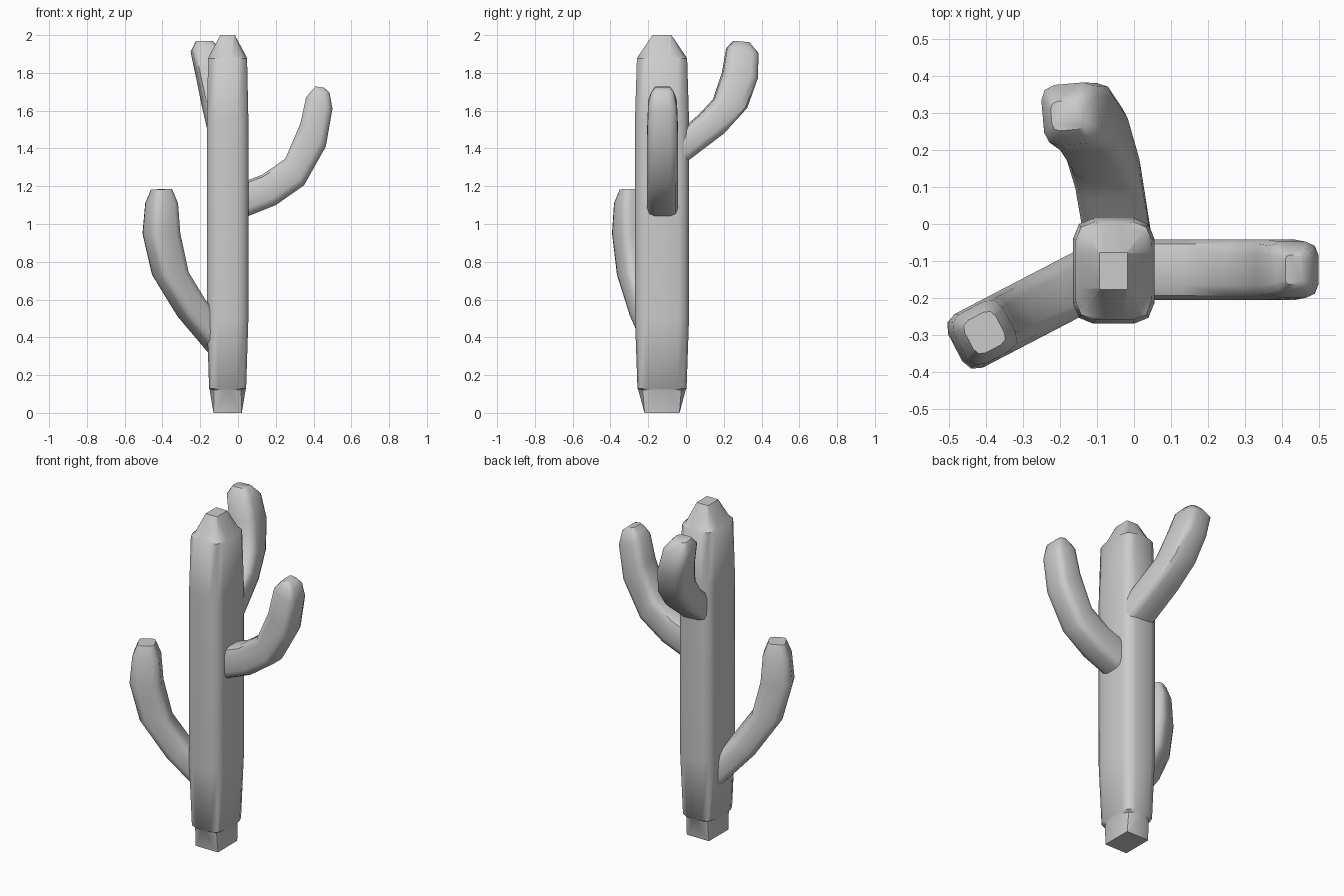
import bpy, math
from mathutils import Vector

if "Cube" in bpy.data.objects:
    bpy.data.objects.remove(bpy.data.objects["Cube"])

STEP = math.pi / 4


def section(centre, u, v, hu, hv, r):
    """Rounded rectangle (two-segment corners) spanned by unit axes u and v."""
    pts = []
    for k, (su, sv) in enumerate([(1, 1), (-1, 1), (-1, -1), (1, -1)]):
        for j in range(3):
            a = k * math.pi / 2 + j * STEP
            pu = su * (hu - r) + r * math.cos(a)
            pv = sv * (hv - r) + r * math.sin(a)
            pts.append(centre + u * pu + v * pv)
    return pts


def loft(name, rings):
    n = len(rings[0])
    verts = [p for ring in rings for p in ring]
    faces = [(i * n + j, i * n + (j + 1) % n, (i + 1) * n + (j + 1) % n, (i + 1) * n + j)
             for i in range(len(rings) - 1) for j in range(n)]
    faces.append(tuple(reversed(range(n))))
    faces.append(tuple(range(len(verts) - n, len(verts))))
    mesh = bpy.data.meshes.new(name)
    mesh.from_pydata(verts, [], faces)
    mesh.update()
    obj = bpy.data.objects.new(name, mesh)
    bpy.context.collection.objects.link(obj)
    bpy.ops.object.select_all(action='DESELECT')
    obj.select_set(True)
    bpy.context.view_layer.objects.active = obj
    bpy.ops.object.mode_set(mode='EDIT')
    bpy.ops.mesh.select_all(action='SELECT')
    bpy.ops.mesh.normals_make_consistent(inside=False)
    bpy.ops.object.mode_set(mode='OBJECT')
    bpy.ops.object.shade_smooth_by_angle(angle=math.radians(45))


def arm(name, origin, azimuth, rings):
    """Each ring: outer r, z, inner r, z, half width, sideways shift."""
    a = math.radians(azimuth)
    d = Vector((math.cos(a), math.sin(a), 0))
    side = Vector((-math.sin(a), math.cos(a), 0))
    base = Vector((origin[0], origin[1], 0))
    out = []
    for ro, zo, ri, zi, hw, shift in rings:
        po = base + d * ro + Vector((0, 0, zo)) + side * shift
        pi = base + d * ri + Vector((0, 0, zi)) + side * shift
        half = (po - pi).length / 2
        out.append(section((po + pi) / 2, (po - pi).normalized(), side,
                           half, hw, 0.5 * min(half, hw)))
    loft(name, out)


# trunk: z, half x, half y, corner radius
X, Y = Vector((1, 0, 0)), Vector((0, 1, 0))
trunk = [(0, .075, .093, .003), (.12, .095, .125, .08), (.13, .098, .13, .05),
         (.5, .11, .143, .055), (1.55, .11, .143, .055), (1.875, .103, .133, .05),
         (1.885, .1, .128, .08), (2, .038, .05, .003)]
loft("trunk", [section(Vector((-.055, -.127, z)), X, Y, hx, hy, r)
               for z, hx, hy, r in trunk])

# right arm
arm("right_arm", (0, -.124), 0, [
    (0, 1.02, -.03, 1.20, .082, 0), (.20, 1.10, .13, 1.262, .082, 0),
    (.35, 1.205, .25, 1.345, .082, 0), (.465, 1.41, .33, 1.53, .082, 0),
    (.50, 1.61, .36, 1.67, .076, 0), (.485, 1.695, .385, 1.70, .06, 0),
    (.455, 1.722, .41, 1.728, .04, 0)])

# lower left arm
arm("left_arm", (-.061, -.115), 207.5, [
    (.02, .25, -.05, .38, .082, 0), (.268, .51, .15, .60, .082, 0),
    (.42, .73, .25, .745, .082, 0), (.477, .95, .30, .95, .082, 0),
    (.462, 1.11, .312, 1.11, .076, 0), (.435, 1.183, .34, 1.185, .05, 0)])

# upper back arm, drifting sideways as it rises
arm("back_arm", (-.045, 0), 95, [
    (-.04, 1.30, -.08, 1.45, .09, 0), (.20, 1.48, .075, 1.58, .09, .015),
    (.325, 1.615, .15, 1.66, .088, .035), (.385, 1.775, .20, 1.80, .084, .065),
    (.39, 1.905, .225, 1.93, .078, .098), (.345, 1.962, .265, 1.97, .045, .108)])
